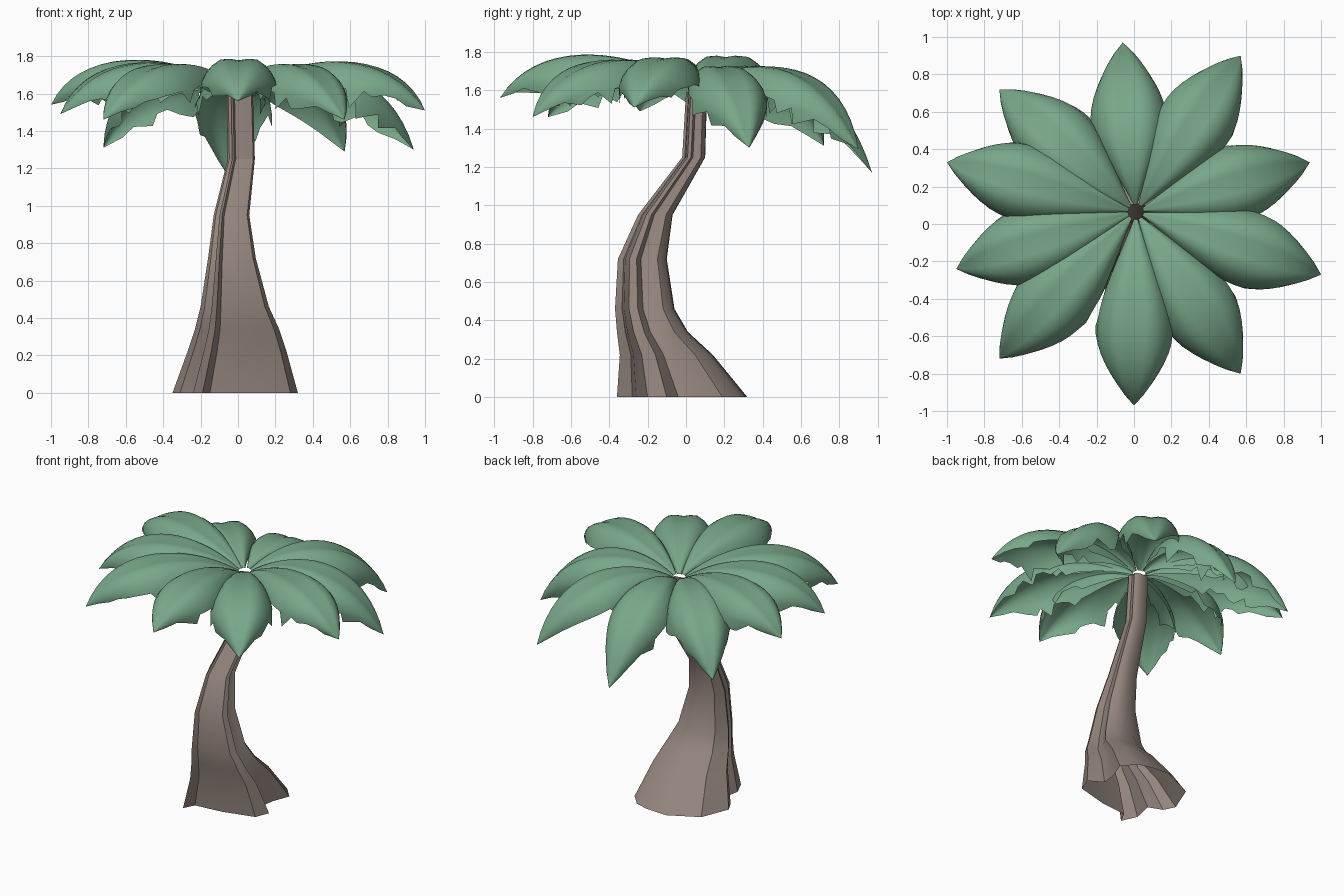
import bpy, math, random
from mathutils import Vector

if "Cube" in bpy.data.objects:
    bpy.data.objects.remove(bpy.data.objects["Cube"])

random.seed(4)


def material(name, color):
    m = bpy.data.materials.new(name)
    m.diffuse_color = color
    m.use_nodes = True
    m.node_tree.nodes["Principled BSDF"].inputs["Base Color"].default_value = m.diffuse_color
    return m


def grid_object(name, rows, mat, closed, angle):
    """Skin a list of equal-length vertex rows."""
    n = len(rows[0])
    verts = [v for row in rows for v in row]
    faces = []
    for i in range(len(rows) - 1):
        for j in range(n if closed else n - 1):
            k = (j + 1) % n
            faces.append((i * n + j, i * n + k, (i + 1) * n + k, (i + 1) * n + j))
    me = bpy.data.meshes.new(name)
    me.from_pydata(verts, [], faces)
    me.materials.append(mat)
    me.shade_smooth()
    me.set_sharp_from_angle(angle=math.radians(angle))
    ob = bpy.data.objects.new(name, me)
    bpy.context.collection.objects.link(ob)
    return ob


bark = material("bark", (0.30, 0.24, 0.21, 1))
green = material("leaf_green", (0.19, 0.39, 0.25, 1))

# Trunk: fluted outline fitted to the extents of each height
outline = [(-.19, -.36), (-.15, -.28), (.05, -.26), (.28, -.20), (.32, -.10),
           (.22, -.04), (.23, .06), (.28, .19), (.20, .28), (.10, .31), (-.06, .32),
           (-.27, .21), (-.35, .01), (-.31, -.07), (-.21, -.11), (-.24, -.25)]
# z, x min, x max, y min, y max
levels = [(0, -.35, .32, -.36, .32), (.22, -.27, .26, -.345, .14),
          (.34, -.23, .22, -.36, .01), (.46, -.20, .165, -.37, -.06),
          (.72, -.16, .095, -.355, -.10), (.95, -.13, .06, -.25, -.07),
          (1.25, -.055, .09, -.02, .10), (1.59, -.06, .08, 0, .11)]
rings = []
for z, x0, x1, y0, y1 in levels:
    rings.append([(x0 + (x + .35) / .67 * (x1 - x0),
                   y0 + (y + .36) / .68 * (y1 - y0), z) for x, y in outline])
grid_object("trunk", rings, bark, True, 30)

# Leaves: arched blades that rise from the crown and droop to the tip
tips = [(0, -.97, 1.56), (.57, -.80, 1.46), (1.0, -.27, 1.51), (.94, .33, 1.30),
        (.57, .90, 1.29), (-.06, .97, 1.17), (-.72, .72, 1.31),
        (-1.0, .33, 1.54), (-.95, -.24, 1.49), (-.72, -.72, 1.46)]
CROWN = Vector((.01, .065, 0))
ROWS, COLS = 18, 12


def leaf(i, tip):
    flat = Vector((tip[0], tip[1], 0)) - CROWN
    length = flat.length
    out = flat.normalized()
    side = Vector((-out.y, out.x, 0))
    lift = tip[2] - 1.17
    pts = [(.04, 1.62), (.3 * length, 1.785 + lift * .06),
           (.8 * length, 1.76 + lift * .36), (length, tip[2])]

    def spine(t):
        s = 1 - t
        k = (s ** 3, 3 * s * s * t, 3 * s * t * t, t ** 3)
        r = sum(a * p[0] for a, p in zip(k, pts))
        z = sum(a * p[1] for a, p in zip(k, pts))
        return CROWN + out * r + Vector((0, 0, z))

    rows = []
    for a in range(ROWS + 1):
        t = a / ROWS
        c = spine(t)
        tangent = (spine(min(1, t + .01)) - spine(max(0, t - .01))).normalized()
        down = side.cross(tangent).normalized()
        if down.z > 0:
            down = -down
        w = .205 * max(0, math.sin(math.pi * t ** 1.3)) ** .85 + .012 * (1 - t)
        # ragged lower edges on the outer half
        jag = [random.uniform(-.5, .15) if .35 < t < .95 else 0 for _ in range(2)]
        row = []
        for b in range(COLS + 1):
            u = b / COLS * 2 - 1
            ang = u * 1.5
            if b in (0, COLS):
                ang += math.copysign(1, u) * max(jag[b > 0], -.2)
            # shallow valley along the midrib
            fold = -.05 * w * math.cos(u * 3 * math.pi) * (1 - abs(u))
            drop = .92 * w * abs(ang / 1.5) ** 2.4 - fold
            row.append(c + side * (w * math.sin(ang)) + down * drop)
        rows.append(row)
    grid_object(f"leaf_{i}", rows, green, False, 50)


for i, tip in enumerate(tips, 1):
    leaf(i, tip)
